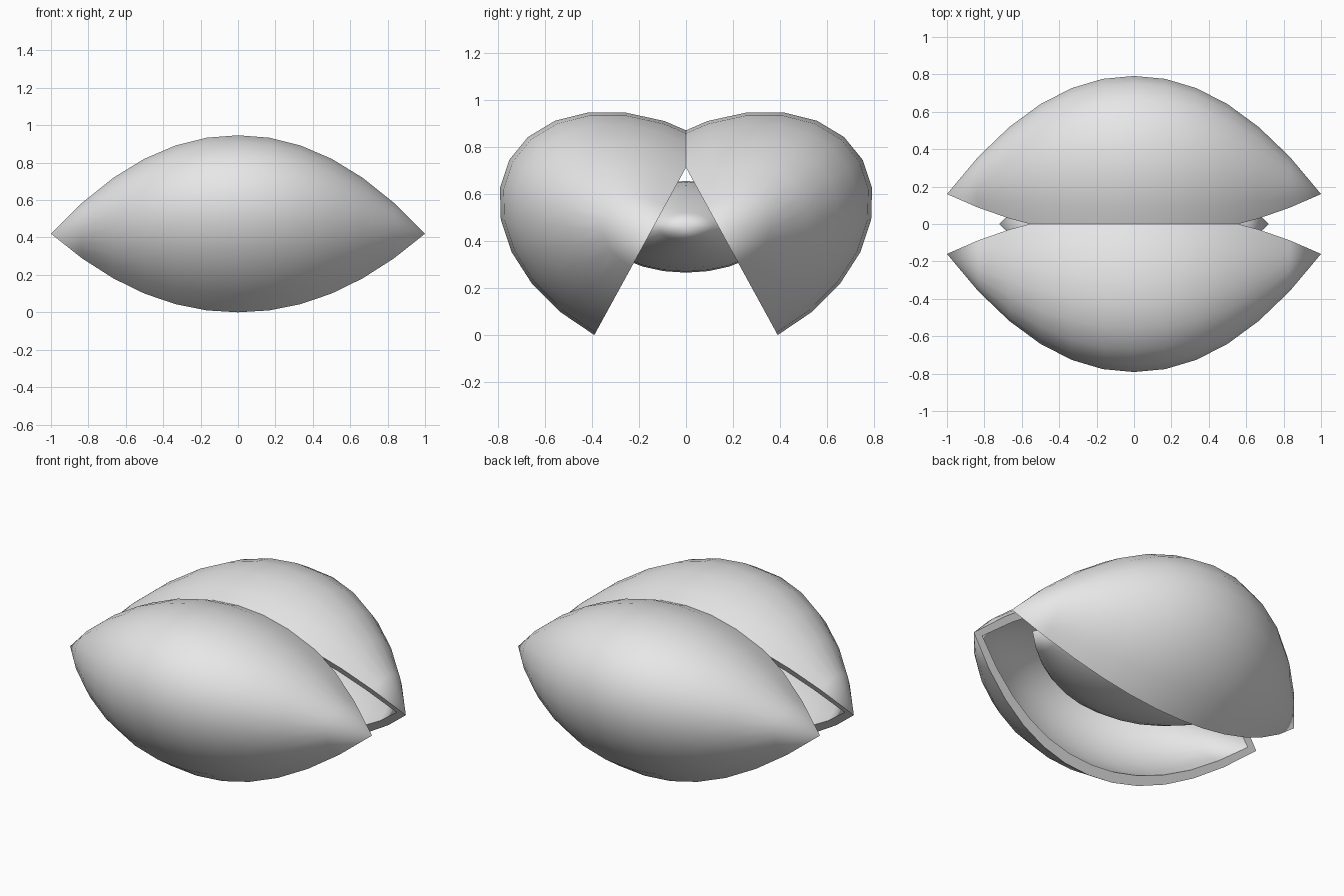
import bpy
import bmesh
import math
from mathutils import Matrix, Vector

cube = bpy.data.objects.get("Cube")
if cube:
    bpy.data.objects.remove(cube, do_unlink=True)

STATIONS = 12      # divisions along the length
ARC = 12           # divisions around half a turn
TILT = math.radians(28.7)

mat = bpy.data.materials.new("pale_grey")
mat.use_nodes = True
grey = (0.8, 0.8, 0.8, 1)
mat.diffuse_color = grey
mat.node_tree.nodes["Principled BSDF"].inputs["Base Color"].default_value = grey


def arc_point(t, angle, size):
    """Point on a pointed spindle; t runs from tip to tip, -1 to 1."""
    length, depth, height = size
    r = 1 - abs(t) ** 2.07
    return Vector((t * length, depth * r * math.sin(angle), height * r * math.cos(angle)))


def loft(name, section, matrix):
    """Skin closed cross-sections taken along the length."""
    bm = bmesh.new()
    loops = []
    for i in range(STATIONS + 1):
        t = 2 * i / STATIONS - 1
        loops.append([bm.verts.new(p) for p in section(t)])
    for a, b in zip(loops, loops[1:]):
        for j in range(len(a)):
            k = (j + 1) % len(a)
            bm.faces.new((a[j], a[k], b[k], b[j]))
    bmesh.ops.remove_doubles(bm, verts=bm.verts[:], dist=0.0005)
    bmesh.ops.recalc_face_normals(bm, faces=bm.faces[:])
    bm.transform(matrix)
    mesh = bpy.data.meshes.new(name)
    bm.to_mesh(mesh)
    bm.free()
    mesh.materials.append(mat)
    obj = bpy.data.objects.new(name, mesh)
    bpy.context.collection.objects.link(obj)
    bpy.ops.object.select_all(action='DESELECT')
    obj.select_set(True)
    bpy.context.view_layer.objects.active = obj
    bpy.ops.object.shade_smooth_by_angle(angle=math.radians(50))
    return obj


def shell_section(t):
    """Outer arc, then the inner arc back again, joined by a flat rim."""
    angles = [math.pi * j / ARC for j in range(ARC + 1)]
    outer = [arc_point(t, a, (1.0, 0.675, 0.479)) for a in angles]
    inner = [arc_point(t, a, (0.94, 0.615, 0.42)) for a in reversed(angles)]
    return outer + inner


def kernel_section(t):
    return [arc_point(t, math.pi * j / ARC, (0.72, 0.37, 0.195)) for j in range(2 * ARC)]


# Two half shells leaning together along the top
lean = Matrix.Translation((0, 0.16, 0.42)) @ Matrix.Rotation(TILT, 4, 'X')
loft("back_shell", shell_section, lean)
loft("front_shell", shell_section, Matrix.Rotation(math.pi, 4, 'Z') @ lean)

# Kernel lying inside
loft("kernel", kernel_section, Matrix.Translation((0, 0, 0.46)))
